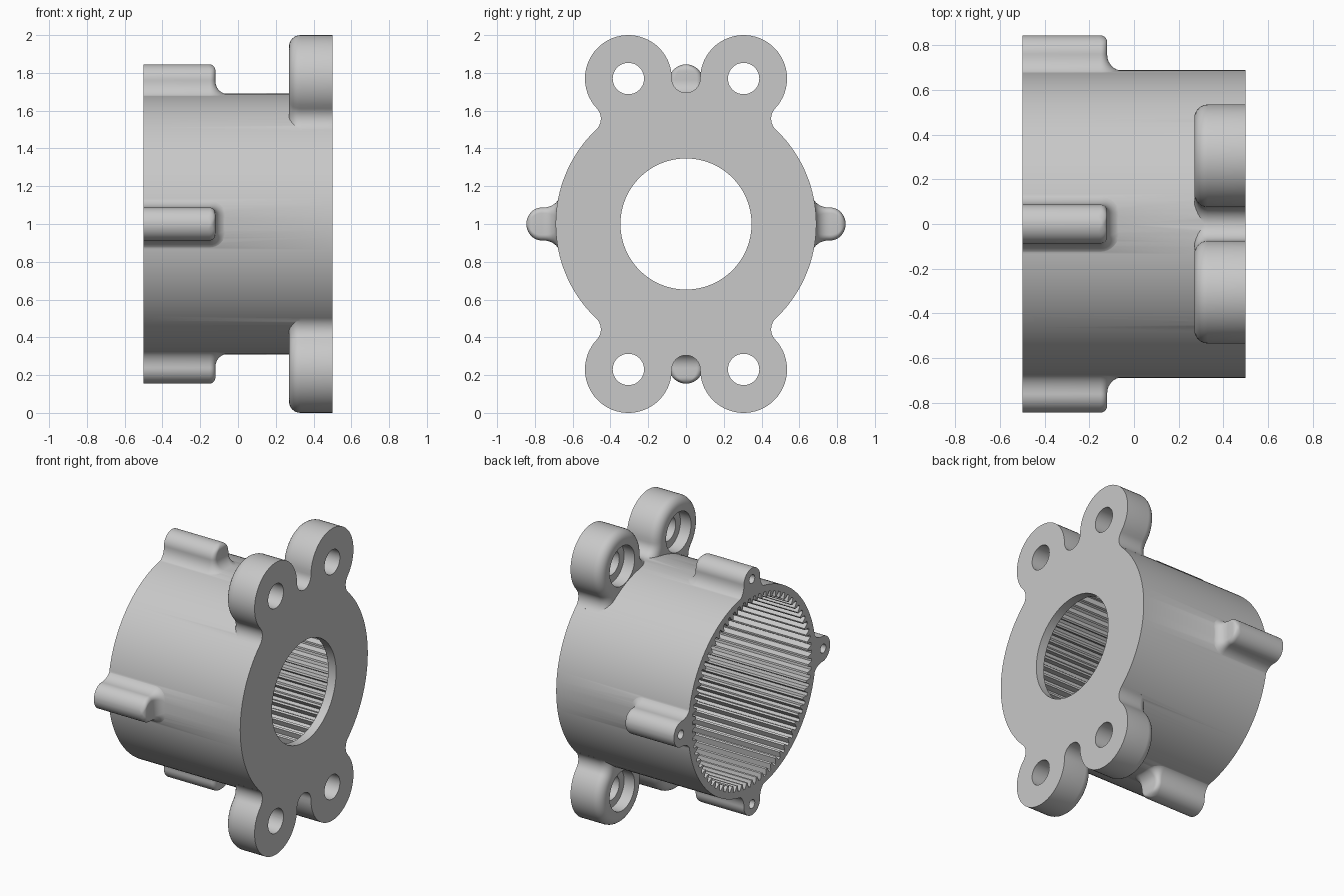
import bpy, bmesh
from math import sin, cos, pi, radians, sqrt, atan2, acos, hypot

cube = bpy.data.objects.get("Cube")
if cube:
    bpy.data.objects.remove(cube, do_unlink=True)

metal = bpy.data.materials.new("light_grey_metal")
metal.use_nodes = True
metal.diffuse_color = (0.58, 0.58, 0.58, 1)
metal.node_tree.nodes["Principled BSDF"].inputs["Base Color"].default_value = (0.58, 0.58, 0.58, 1)

AXIS_Z = 1.0      # height of the housing axis
BODY_R = 0.69


def loft(name, rings):
    """Closed solid through equal-length rings of (x, y, z about the axis)."""
    bm = bmesh.new()
    rows = [[bm.verts.new((x, y, z + AXIS_Z)) for x, y, z in ring] for ring in rings]
    n = len(rows[0])
    for a, b in zip(rows, rows[1:]):
        for i in range(n):
            j = (i + 1) % n
            bm.faces.new((a[i], a[j], b[j], b[i]))
    bm.faces.new(rows[0])
    bm.faces.new(rows[-1])
    bmesh.ops.recalc_face_normals(bm, faces=bm.faces)
    mesh = bpy.data.meshes.new(name)
    bm.to_mesh(mesh)
    bm.free()
    mesh.materials.append(metal)
    obj = bpy.data.objects.new(name, mesh)
    bpy.context.collection.objects.link(obj)
    return obj


def arc(cy, cz, r, a0, a1, n):
    return [(cy + r * cos(a0 + (a1 - a0) * i / n), cz + r * sin(a0 + (a1 - a0) * i / n))
            for i in range(n + 1)]


def prism(name, points, x0, x1):
    return loft(name, [[(x, y, z) for y, z in points] for x in (x0, x1)])


def turned(name, steps, cy=0, cz=0, n=48):
    """Stepped round solid along x from (x, radius) pairs."""
    return loft(name, [[(x, y, z) for y, z in arc(cy, cz, r, 0, 2 * pi, n)[:-1]]
                       for x, r in steps])


def combine(target, other, operation):
    mod = target.modifiers.new(operation, "BOOLEAN")
    mod.operation = operation
    mod.solver = "EXACT"
    mod.object = other
    bpy.context.view_layer.objects.active = target
    bpy.ops.object.modifier_apply(modifier=mod.name)
    bpy.data.objects.remove(other, do_unlink=True)


# Flange outline: body arc, fillet, ear and notch, mirrored to four quarters
EAR_Y, EAR_Z, EAR_R, FILLET = 0.305, 0.77, 0.23, 0.08


def flange_outline(inset):
    ear_d = hypot(EAR_Y, EAR_Z)
    c = BODY_R + FILLET
    e = EAR_R + FILLET
    t = atan2(EAR_Z, EAR_Y) - acos((c * c + ear_d * ear_d - e * e) / (2 * c * ear_d))
    fy, fz = c * cos(t), c * sin(t)
    to_ear = atan2(EAR_Z - fz, EAR_Y - fy)
    notch = EAR_Y - EAR_R
    q = arc(0, 0, BODY_R - 0.001 - inset, 0, t, 24)
    q += arc(fy, fz, FILLET + inset, t + pi, to_ear, 12)
    q += arc(EAR_Y, EAR_Z, EAR_R - inset, to_ear - pi, pi, 36)[1:]
    q += arc(0, EAR_Z, notch + inset, 0, -pi / 2, 10)[1:]
    half = q + [(-y, z) for y, z in reversed(q)][1:]
    return half + [(-y, -z) for y, z in half][1:-1]


# Flange with a rounded back edge
ROUND = 0.06
sections = [(0.27 + ROUND * (1 - cos(a)), ROUND * (1 - sin(a)))
            for a in [i * pi / 12 for i in range(7)]] + [(0.55, 0)]
flange = loft("flange", [[(x, y, z) for y, z in flange_outline(d)] for x, d in sections])


# Screw boss: domed rib flaring into the body
def boss(angle):
    levels = [(0.60, 0.07, 0.087)]
    for i in range(8):
        a = i * pi / 14
        levels.append((0.757 - 0.07 * cos(a), 0.07 * (1 - sin(a)), 0.087))
    for i in range(13):
        a = radians(i * 7)
        levels.append((0.763 + 0.082 * sin(a), 0, 0.087 * cos(a)))
    rings = []
    for h, s, w in levels:
        u = min(1, max(0, (h - 0.813) / 0.032))
        end = -0.12 + s - 0.03 * (1 - sqrt(1 - u * u))
        w += 0.65 * s
        c = min(0.03 + s, 0.9 * w)
        plan = [(-0.55, -w)] + arc(end - c, c - w, c, -pi / 2, 0, 8)
        plan += arc(end - c, w - c, c, 0, pi / 2, 8) + [(-0.55, w)]
        ring = []
        for x, t in plan:
            r = h - s / 0.07 * (BODY_R - sqrt(BODY_R ** 2 - t * t))
            ring.append((x, r * cos(angle) - t * sin(angle), r * sin(angle) + t * cos(angle)))
        rings.append(ring)
    return loft("boss", rings)


# Housing body with flange and four bosses, trimmed square at both ends
housing = turned("ring_gear_housing", [(-0.55, BODY_R), (0.55, BODY_R)], n=128)
combine(housing, flange, "UNION")
for k in range(4):
    combine(housing, boss(k * pi / 2), "UNION")
trim = prism("trim", [(-2, -2), (2, -2), (2, 2), (-2, 2)], -0.5, 0.5)
combine(housing, trim, "INTERSECT")

# Internal gear teeth
TEETH, ROOT, TIP = 72, 0.645, 0.607
gear = []
for i in range(TEETH):
    for frac, r in ((-0.33, ROOT), (-0.12, TIP), (0.12, TIP), (0.33, ROOT)):
        a = 2 * pi * (i + frac) / TEETH
        gear.append((r * cos(a), r * sin(a)))
combine(housing, prism("tooth_cutter", gear, -0.6, 0.44), "DIFFERENCE")

# End plate bore
combine(housing, turned("bore_cutter", [(0.3, 0.347), (0.6, 0.347)], n=96), "DIFFERENCE")

# Counterbored ear holes
for sy in (-1, 1):
    for sz in (-1, 1):
        hole = turned("ear_hole_cutter", [(0.2, 0.135), (0.35, 0.135), (0.35, 0.083), (0.6, 0.083)],
                      sy * EAR_Y, sz * EAR_Z)
        combine(housing, hole, "DIFFERENCE")

# Blind screw holes in the bosses
for k in range(4):
    a = k * pi / 2
    screw = turned("screw_hole_cutter", [(-0.6, 0.03), (-0.22, 0.03)],
                   0.77 * cos(a), 0.77 * sin(a), 24)
    combine(housing, screw, "DIFFERENCE")

# Smooth curved walls, crisp machined edges
bpy.ops.object.select_all(action="DESELECT")
housing.select_set(True)
bpy.context.view_layer.objects.active = housing
bpy.ops.object.shade_smooth_by_angle(angle=radians(30))
